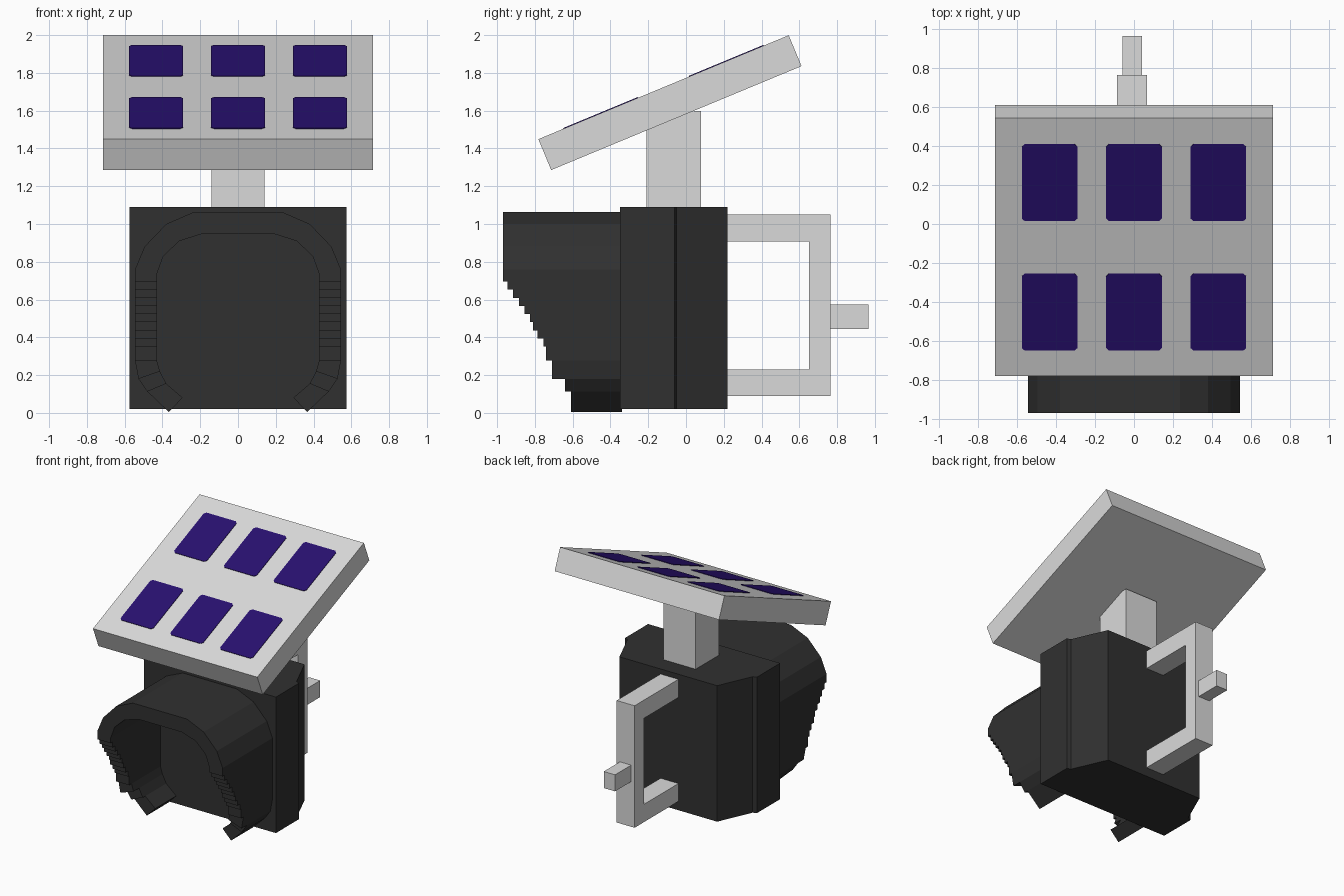
import bpy, bmesh, math
from mathutils import Matrix, Vector

cube = bpy.data.objects.get("Cube")
if cube:
    bpy.data.objects.remove(cube, do_unlink=True)


def material(name, rgb):
    m = bpy.data.materials.new(name)
    m.use_nodes = True
    m.diffuse_color = (*rgb, 1)
    m.node_tree.nodes["Principled BSDF"].inputs["Base Color"].default_value = (*rgb, 1)
    return m


GREY = material("light_grey", (0.7, 0.7, 0.7))
BLACK = material("charcoal", (0.03, 0.03, 0.03))
BLUE = material("solar_blue", (0.021, 0.005, 0.16))


def finish(name, bm, mat):
    bmesh.ops.remove_doubles(bm, verts=bm.verts, dist=0.0001)
    bmesh.ops.recalc_face_normals(bm, faces=bm.faces)
    mesh = bpy.data.meshes.new(name)
    bm.to_mesh(mesh)
    bm.free()
    mesh.materials.append(mat)
    obj = bpy.data.objects.new(name, mesh)
    bpy.context.collection.objects.link(obj)
    return obj


def extrude(name, points, offset, mat):
    """Closed outline pushed along an offset into a solid."""
    bm = bmesh.new()
    face = bm.faces.new([bm.verts.new(p) for p in points])
    new = bmesh.ops.extrude_face_region(bm, geom=[face])["geom"]
    verts = [g for g in new if isinstance(g, bmesh.types.BMVert)]
    bmesh.ops.translate(bm, verts=verts, vec=Vector(offset))
    return finish(name, bm, mat)


def box(name, lo, hi, mat):
    pts = [(lo[0], lo[1], lo[2]), (hi[0], lo[1], lo[2]),
           (hi[0], hi[1], lo[2]), (lo[0], hi[1], lo[2])]
    return extrude(name, pts, (0, 0, hi[2] - lo[2]), mat)


# Housing: square front half, tapered rear half behind a small step
half = [(0.575, -0.35), (0.575, -0.06), (0.545, -0.05), (0.425, 0.22)]
plan = half + [(-x, y) for x, y in reversed(half)]
extrude("housing", [(x, y, 0.02) for x, y in plan], (0, 0, 1.07), BLACK)

# Visor: open hood whose front edge steps back towards the bottom.
# Each station: outer x, outer z, inner x, inner z, front y of the piece below it
stations = [(0, 1.063, 0, 0.948, -0.97), (0.235, 1.063, 0.19, 0.948, -0.97),
            (0.38, 1.0, 0.31, 0.91, -0.97), (0.495, 0.88, 0.395, 0.83, -0.97),
            (0.545, 0.76, 0.43, 0.735, -0.97)]
fronts = [-0.945, -0.915, -0.885, -0.855, -0.825, -0.81, -0.785, -0.755, -0.74]
for i, y in enumerate(fronts):
    z = 0.695 - 0.043 * i
    stations.append((0.545, z, 0.43, z, y))
stations += [(0.545, 0.277, 0.43, 0.277, -0.71), (0.527, 0.18, 0.413, 0.22, -0.64),
             (0.48, 0.113, 0.38, 0.155, -0.61), (0.367, 0.005, 0.293, 0.08, -0.34)]
BACK = -0.34
bm = bmesh.new()


def quad(*pts):
    bm.faces.new([bm.verts.new(p) for p in pts])


for a, b in zip(stations, stations[1:]):
    y = a[4]
    ends = [((s[0], s[1]), (s[2], s[3])) for s in (a, b)]
    (ao, ai), (bo, bi) = ends
    for p, q in ((ao, bo), (ai, bi)):                       # outer and inner skins
        quad((p[0], BACK, p[1]), (q[0], BACK, q[1]), (q[0], y, q[1]), (p[0], y, p[1]))
    quad(*[(p[0], y, p[1]) for p in (ao, bo, bi, ai)])      # front rim
    if b[4] != y:                                           # step under the piece
        quad((bo[0], y, bo[1]), (bi[0], y, bi[1]),
             (bi[0], b[4], bi[1]), (bo[0], b[4], bo[1]))
visor = finish("visor", bm, BLACK)
mirror = visor.modifiers.new("mirror", 'MIRROR')
mirror.use_axis[0] = True

# Post carrying the panel
box("panel_post", (-0.14, -0.21, 1.08), (0.14, 0.08, 1.597), GREY)

# Tilted solar panel
LENGTH, THICK = 1.435, 0.177
tilt = Matrix.Translation((0, -0.085, 1.6425)) @ Matrix.Rotation(math.atan2(0.55, 1.325), 4, 'X')
panel = box("solar_panel", (-0.715, -LENGTH / 2, -THICK / 2),
            (0.715, LENGTH / 2, THICK / 2), GREY)
panel.matrix_world = tilt

# Solar cells: thin plates with clipped corners
W, H, C = 0.143, 0.214, 0.015
for row in (-1, 1):
    for col in (-1, 0, 1):
        cx, cy = col * 0.433, row * 0.36
        outline = []
        for sx, sy in ((1, 1), (-1, 1), (-1, -1), (1, -1)):
            corner = [(sx * W, sy * (H - C)), (sx * (W - C), sy * H)]
            outline += corner if sx == sy else corner[::-1]
        pts = [(cx + x, cy + y, THICK / 2 - 0.002) for x, y in outline]
        cell = extrude("solar_cell", pts, (0, 0, 0.006), BLUE)
        cell.matrix_world = tilt

# Rear bracket and mounting stub
bracket = [(0.21, 0.09), (0.765, 0.09), (0.765, 1.05), (0.21, 1.05),
           (0.21, 0.907), (0.65, 0.907), (0.65, 0.23), (0.21, 0.23)]
extrude("rear_bracket", [(-0.088, y, z) for y, z in bracket], (0.156, 0, 0), GREY)
box("mounting_stub", (-0.058, 0.755, 0.445), (0.04, 0.965, 0.575), GREY)
